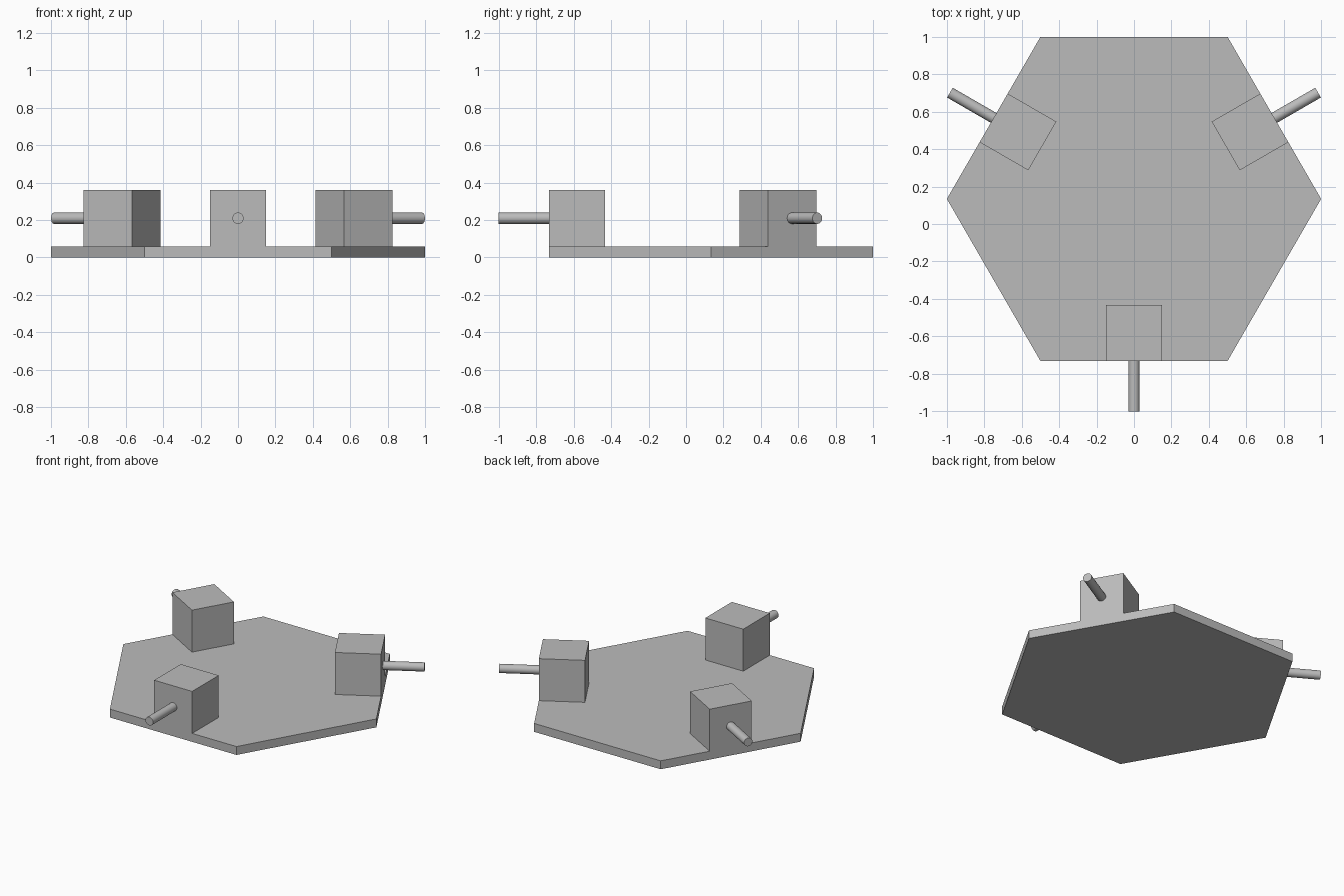
import bpy
from math import cos, sin, pi, radians
from mathutils import Matrix, Vector

cube = bpy.data.objects.get("Cube")
if cube:
    bpy.data.objects.remove(cube, do_unlink=True)

CENTRE = Vector((0, 0.134, 0))
APOTHEM = cos(pi / 6)
THICK, BOX, ROD_R, ROD_LEN = 0.06, 0.3, 0.03, 0.27

grey = bpy.data.materials.new("plain grey")
grey.use_nodes = True
colour = (0.5, 0.5, 0.5, 1)
grey.diffuse_color = colour
grey.node_tree.nodes["Principled BSDF"].inputs["Base Color"].default_value = colour


def finish(name):
    obj = bpy.context.object
    obj.name = name
    obj.data.materials.append(grey)
    return obj


# Hexagonal base plate with corners on the x axis
bpy.ops.mesh.primitive_cylinder_add(vertices=6, radius=1, depth=THICK,
                                    location=CENTRE + Vector((0, 0, THICK / 2)))
base = finish("base_plate")
base.data.transform(Matrix.Rotation(radians(30), 4, 'Z'))

# Motor block and shaft on every other edge
for side, degrees in (("front", -90), ("back_left", 30), ("back_right", 150)):
    angle = radians(degrees)
    out = Vector((cos(angle), sin(angle), 0))
    up = Vector((0, 0, THICK + BOX / 2))

    bpy.ops.mesh.primitive_cube_add(size=BOX, rotation=(0, 0, angle),
                                    location=CENTRE + up + out * (APOTHEM - BOX / 2))
    finish(side + "_motor_block")

    bpy.ops.mesh.primitive_cylinder_add(vertices=32, radius=ROD_R, depth=ROD_LEN,
                                        rotation=(0, pi / 2, angle),
                                        location=CENTRE + up + out * (APOTHEM + ROD_LEN / 2))
    finish(side + "_shaft")
    bpy.ops.object.shade_smooth_by_angle(angle=radians(40))
